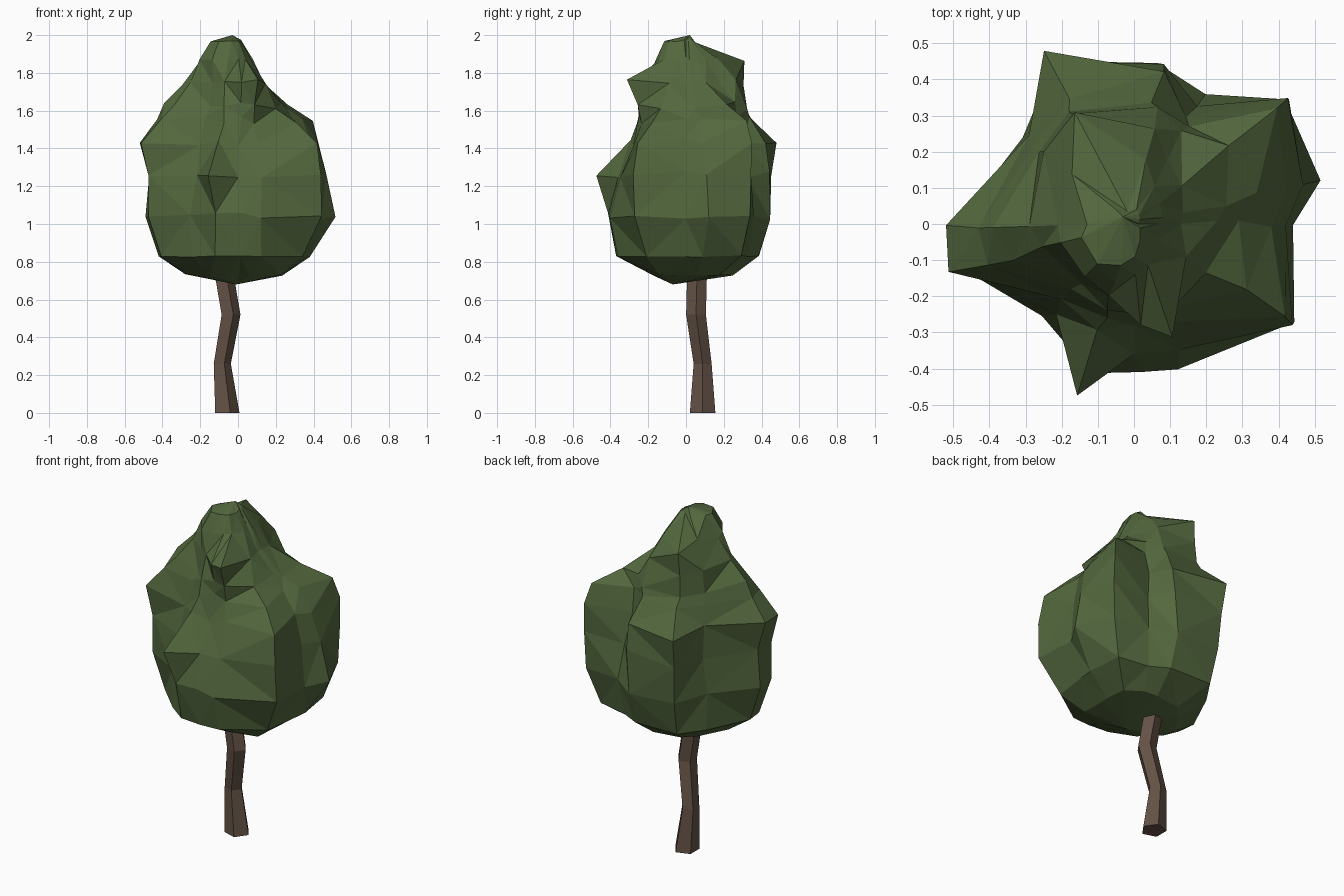
import bpy
import bmesh
import random
from math import cos, sin, radians, tau
from mathutils import Vector

random.seed(4)

default = bpy.data.objects.get("Cube")
if default:
    bpy.data.objects.remove(default, do_unlink=True)


def make_material(name, colour):
    material = bpy.data.materials.new(name)
    material.use_nodes = True
    material.diffuse_color = colour
    shader = material.node_tree.nodes["Principled BSDF"]
    shader.inputs["Base Color"].default_value = colour
    shader.inputs["Roughness"].default_value = 0.9
    return material


def loft(name, rings, bottom, top, material):
    """Skin a stack of closed rings and close each end with a fan."""
    bm = bmesh.new()
    loops = [[bm.verts.new(point) for point in ring] for ring in rings]
    count = len(loops[0])
    for lower, upper in zip(loops, loops[1:]):
        for i in range(count):
            j = (i + 1) % count
            bm.faces.new((lower[i], lower[j], upper[j], upper[i]))
    for loop, tip in ((loops[0], bottom), (loops[-1], top)):
        centre = bm.verts.new(tip)
        for i in range(count):
            bm.faces.new((loop[i], loop[(i + 1) % count], centre))
    bmesh.ops.recalc_face_normals(bm, faces=bm.faces)
    bmesh.ops.triangulate(bm, faces=bm.faces, quad_method='SHORT_EDGE')
    mesh = bpy.data.meshes.new(name)
    bm.to_mesh(mesh)
    bm.free()
    mesh.materials.append(material)
    obj = bpy.data.objects.new(name, mesh)
    bpy.context.collection.objects.link(obj)
    return obj


leaf_green = make_material("leaf green", (0.087, 0.138, 0.048, 1))
bark_brown = make_material("bark brown", (0.125, 0.083, 0.06, 1))

# Trunk: a bent five-sided post, as centre x, centre y, height, radius
trunk_path = [(-.063, .088, 0, .071), (-.088, .088, .26, .05),
              (-.042, .053, .52, .055), (-.09, .06, .8, .055)]
trunk_rings = []
for x, y, z, radius in trunk_path:
    corners = [radians(-72) + tau * i / 5 for i in range(5)]
    trunk_rings.append([(x + radius * cos(a), y + radius * sin(a), z)
                        for a in corners])
loft("trunk", trunk_rings, trunk_path[0][:3], trunk_path[-1][:3], bark_brown)

# Crown: lobed outlines by height, as reach in hundredths along each bearing
bearings = [0, 13, 39, 62, 80, 118, 141, 180, 195, 227, 252, 272, 289, 328]
outlines = {
    .73: (23, 24, 28, 26, 25, 25, 24, 28, 27, 22, 18, 16, 18, 27),
    .83: (37, 39, 46, 37, 39, 44, 39, 42, 42, 36, 38, 37, 38, 40),
    1.04: (44, 53, 54, 41, 45, 49, 39, 49, 49, 36, 43, 41, 42, 52),
    1.26: (42, 48, 55, 37, 45, 51, 38, 47, 49, 33, 50, 36, 37, 52),
    1.43: (38, 43, 55, 33, 43, 54, 38, 52, 53, 29, 31, 28, 29, 49),
    1.55: (29, 35, 51, 31, 34, 39, 35, 43, 42, 25, 27, 25, 25, 36),
    1.63: (23, 26, 34, 29, 33, 36, 33, 39, 35, 22, 25, 25, 27, 24),
    1.75: (13, 14, 17, 20, 27, 35, 32, 29, 26, 20, 21, 28, 33, 17),
    1.87: (7, 8, 9, 12, 18, 35, 22, 21, 21, 20, 17, 14, 12, 8),
    1.97: (1, 1, 2, 3, 4, 4, 7, 13, 15, 15, 12, 9, 5, 2),
}
crown_rings = []
for height, reaches in outlines.items():
    ring = []
    for bearing, reach in zip(bearings, reaches):
        # Lobe tips stay put while the hollows are scattered
        loose = 0.02 if 20 < reach < 46 and height > 1 else 0.005
        angle = radians(bearing) + random.uniform(-loose, loose) * 2
        ring.append(Vector((cos(angle) * reach / 100, sin(angle) * reach / 100,
                            height + random.uniform(-loose, loose))))
    crown_rings.append(ring)
loft("leafy_crown", crown_rings, (-.01, -.07, .68), (-.03, .02, 2), leaf_green)
